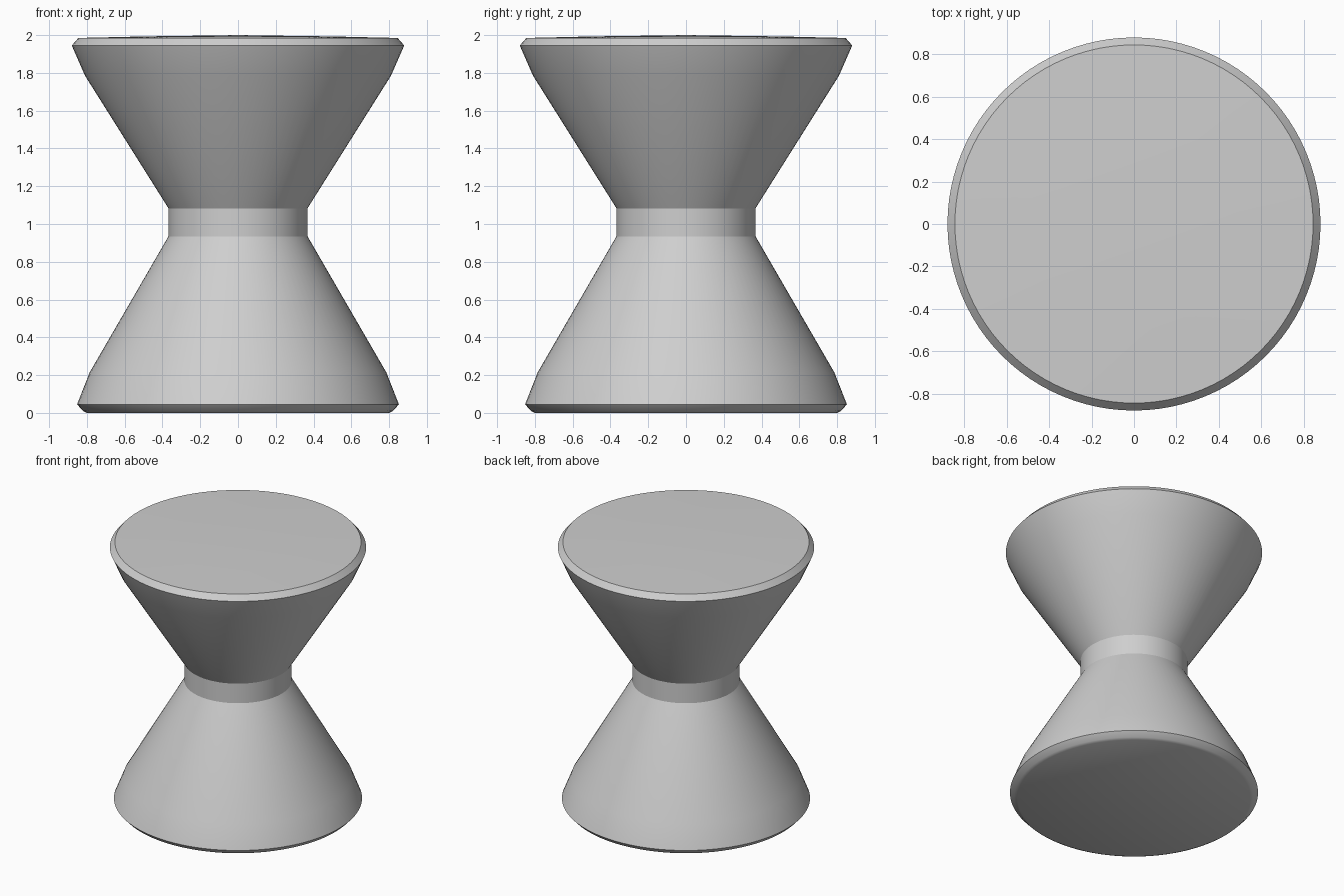
import bpy, bmesh, math

cube = bpy.data.objects.get("Cube")
if cube:
    bpy.data.objects.remove(cube, do_unlink=True)

# Single matte grey
grey = bpy.data.materials.new("light_grey")
grey.use_nodes = True
colour = (0.62, 0.62, 0.62, 1)
grey.diffuse_color = colour
bsdf = grey.node_tree.nodes["Principled BSDF"]
bsdf.inputs["Base Color"].default_value = colour
bsdf.inputs["Roughness"].default_value = 0.6


def lathe(name, profile, segments=96):
    """Revolve an (r, z) profile around the z axis."""
    bm = bmesh.new()
    verts = [bm.verts.new((r, 0, z)) for r, z in profile]
    edges = [bm.edges.new(pair) for pair in zip(verts, verts[1:])]
    bmesh.ops.spin(bm, geom=verts + edges, cent=(0, 0, 0), axis=(0, 0, 1),
                   angle=math.tau, steps=segments, use_duplicate=False)
    bmesh.ops.remove_doubles(bm, verts=bm.verts, dist=0.0005)
    bmesh.ops.recalc_face_normals(bm, faces=bm.faces)
    mesh = bpy.data.meshes.new(name)
    bm.to_mesh(mesh)
    bm.free()
    mesh.materials.append(grey)
    obj = bpy.data.objects.new(name, mesh)
    bpy.context.collection.objects.link(obj)
    bpy.ops.object.select_all(action="DESELECT")
    obj.select_set(True)
    bpy.context.view_layer.objects.active = obj
    bpy.ops.object.shade_smooth_by_angle(angle=math.radians(30))
    return obj


# Hourglass stool: base foot, flared base, neck, flared seat, rim, domed top
base = [(0, 0), (0.80, 0), (0.82, 0.01), (0.852, 0.045), (0.785, 0.215)]
neck = [(0.368, 0.935), (0.368, 1.083)]
seat = [(0.81, 1.785), (0.88, 1.945), (0.845, 1.985), (0.5, 1.993), (0, 2.0)]
lathe("hourglass_stool", base + neck + seat)
